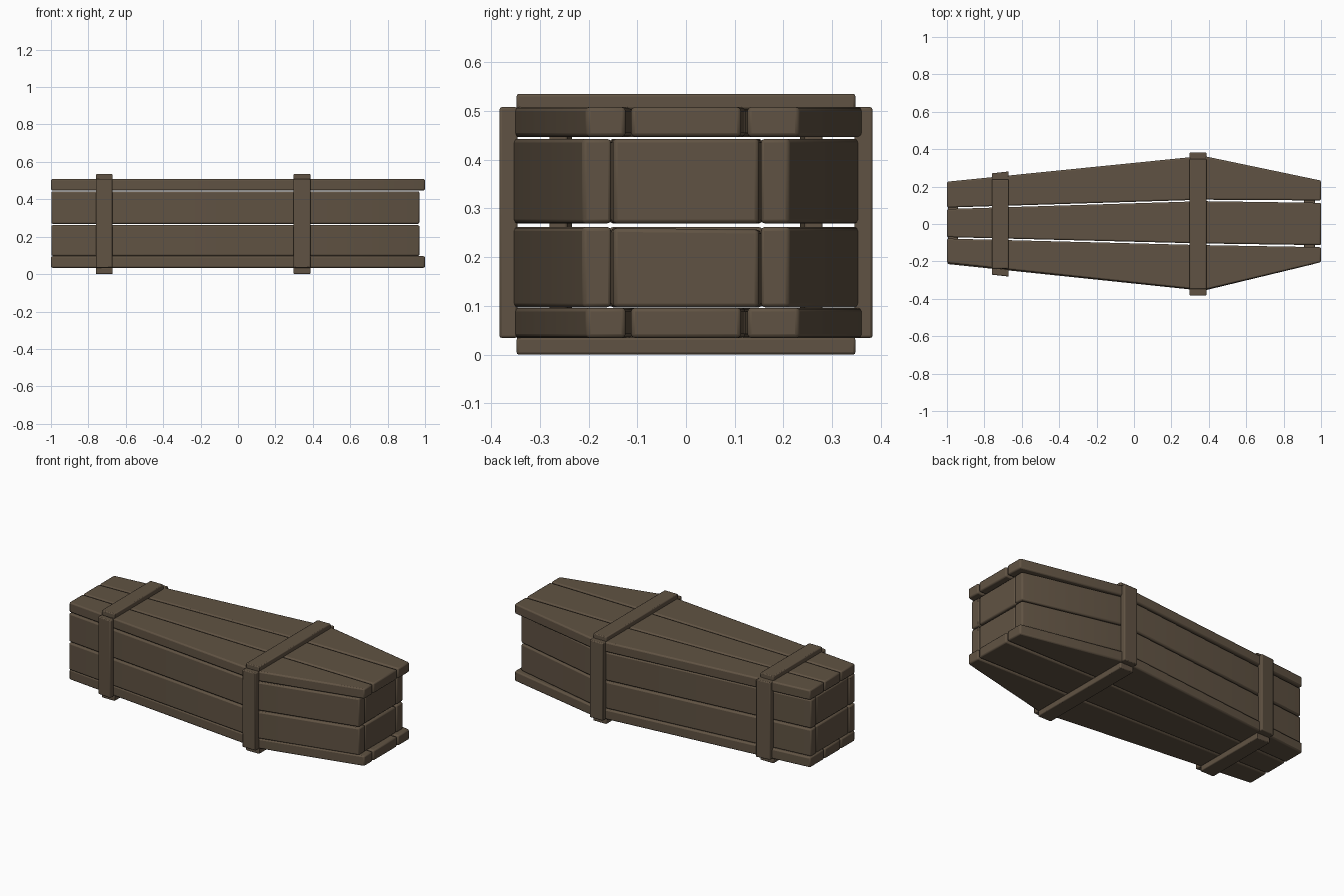
import bpy, bmesh, math

if "Cube" in bpy.data.objects:
    bpy.data.objects.remove(bpy.data.objects["Cube"])

wood = bpy.data.materials.new("dark brown wood")
wood.diffuse_color = (0.118, 0.086, 0.056, 1)
wood.use_nodes = True
wood.node_tree.nodes["Principled BSDF"].inputs["Base Color"].default_value = wood.diffuse_color


def prism(name, pts, z0, z1, bevel=0.008, tilt=0.0):
    """Extrude an xy outline from z0 to z1; tilt lowers the top along +y."""
    bm = bmesh.new()
    low = [bm.verts.new((x, y, z0)) for x, y in pts]
    top = [bm.verts.new((x, y, z1 - tilt * y)) for x, y in pts]
    n = len(pts)
    bm.faces.new(low[::-1])
    bm.faces.new(top)
    for i in range(n):
        j = (i + 1) % n
        bm.faces.new((low[i], low[j], top[j], top[i]))
    bmesh.ops.recalc_face_normals(bm, faces=bm.faces)
    me = bpy.data.meshes.new(name)
    bm.to_mesh(me)
    bm.free()
    ob = bpy.data.objects.new(name, me)
    bpy.context.collection.objects.link(ob)
    me.materials.append(wood)
    mod = ob.modifiers.new("soft edges", 'BEVEL')
    mod.width = bevel
    mod.segments = 2
    mod.limit_method = 'ANGLE'
    mod.angle_limit = math.radians(35)
    bpy.context.view_layer.objects.active = ob
    ob.select_set(True)
    bpy.ops.object.shade_smooth_by_angle(angle=math.radians(40))
    ob.select_set(False)
    return ob


def strip(xs, lo, hi):
    """Closed outline between two y curves sampled at xs."""
    return list(zip(xs, lo)) + list(zip(xs, hi))[::-1]


# lid and floor: three tapered planks each
XS = (-1.0, 0.37, 1.0)
for name, z0, z1 in (("lid", 0.447, 0.508), ("floor", 0.034, 0.096)):
    prism(name + "_middle_plank", strip(XS, (-0.070, -0.104, -0.113), (0.080, 0.122, 0.113)), z0, z1)
    prism(name + "_back_plank", strip(XS, (0.088, 0.130, 0.126), (0.226, 0.364, 0.232)), z0, z1)
    prism(name + "_front_plank", strip(XS, (-0.208, -0.354, -0.204), (-0.078, -0.113, -0.124)), z0, z1)

# side walls, bent at the shoulder, and end walls: two rows of planks
WX = (-0.998, 0.37, 0.97)
outer = (0.214, 0.357, 0.212)
inner = (0.158, 0.300, 0.152)
for row, z0, z1, tilt in (("lower", 0.097, 0.262, 0.012), ("upper", 0.269, 0.443, 0.0)):
    for side, s in (("back", 1), ("front", -1)):
        prism(f"{row}_{side}_wall", strip(WX, [s * v for v in inner], [s * v for v in outer]), z0, z1)
    prism(f"{row}_foot_wall", strip((-0.995, -0.94), (-0.155, -0.158), (0.155, 0.158)), z0, z1)
    prism(f"{row}_head_wall", strip((0.91, 0.968), (-0.155, -0.149), (0.155, 0.149)), z0, z1 - tilt / 3, tilt=tilt)

# straps: flat bars over, under and along both sides
for name, x0, x1, half, ya, yb in (("foot", -0.76, -0.67, 0.238, 0.242, 0.252),
                                   ("shoulder", 0.297, 0.387, 0.348, 0.354, 0.354)):
    for part, z0, z1 in (("top", 0.503, 0.535), ("bottom", 0.0, 0.035)):
        prism(f"{name}_{part}_strap", strip((x0, x1), (-half, -half), (half, half)), z0, z1, 0.005)
    for side, s in (("back", 1), ("front", -1)):
        prism(f"{name}_{side}_strap", strip((x0, x1), (s * (ya - 0.008), s * (yb - 0.008)),
                                            (s * (ya + 0.029), s * (yb + 0.029))), 0.034, 0.508, 0.005)
